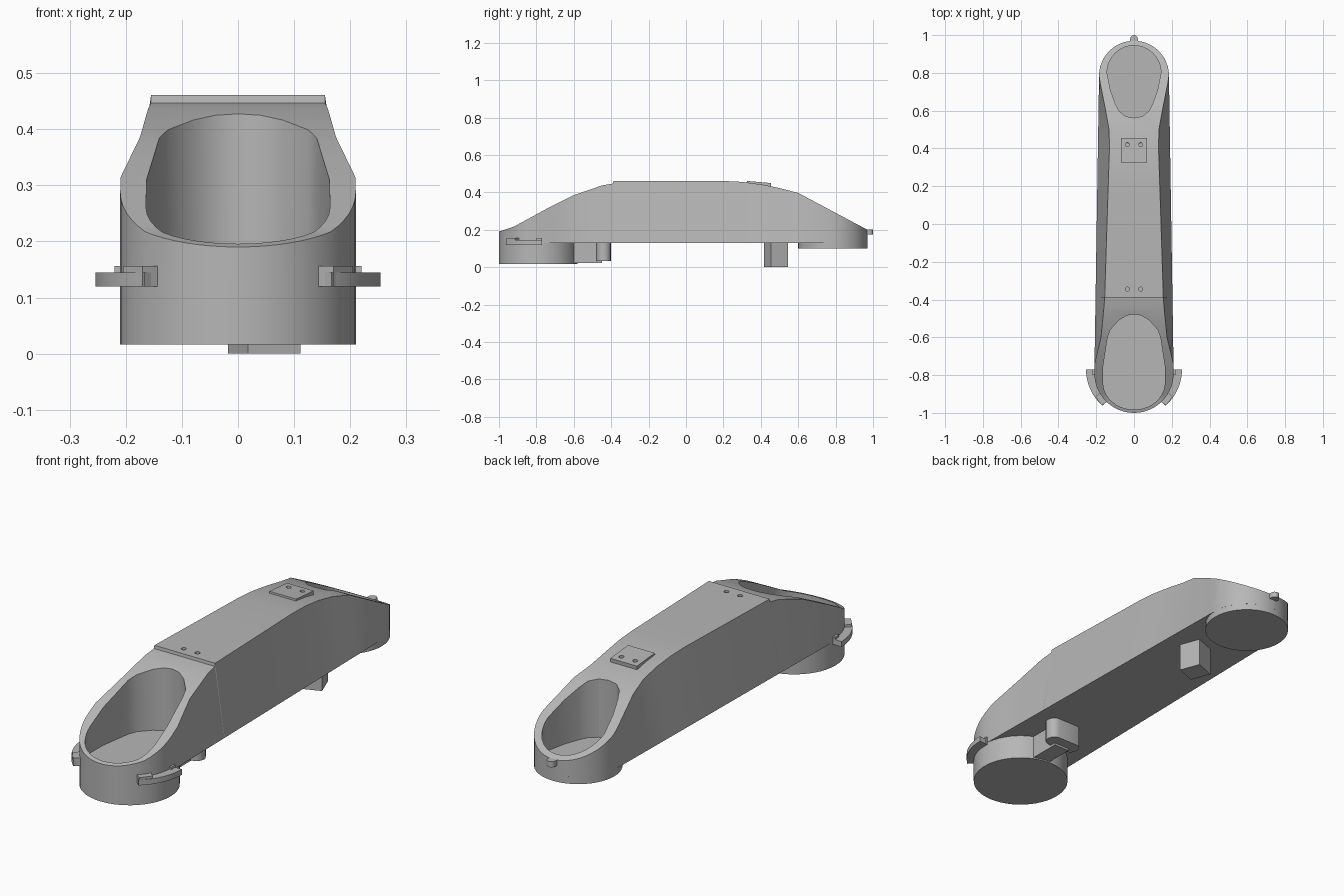
import bpy, bmesh, math
from mathutils import Matrix

cube = bpy.data.objects.get("Cube")
if cube:
    bpy.data.objects.remove(cube, do_unlink=True)

grey = bpy.data.materials.new("plain grey")
grey.use_nodes = True
COLOUR = (0.47, 0.47, 0.47, 1)
grey.diffuse_color = COLOUR
grey.node_tree.nodes["Principled BSDF"].inputs["Base Color"].default_value = COLOUR


def finish(name, bm):
    bmesh.ops.recalc_face_normals(bm, faces=bm.faces)
    mesh = bpy.data.meshes.new(name)
    bm.to_mesh(mesh)
    bm.free()
    mesh.materials.append(grey)
    obj = bpy.data.objects.new(name, mesh)
    bpy.context.collection.objects.link(obj)
    return obj


def prism(name, outline, z0, z1):
    bm = bmesh.new()
    low = [bm.verts.new((x, y, z0)) for x, y in outline]
    high = [bm.verts.new((x, y, z1)) for x, y in outline]
    bm.faces.new(low)
    bm.faces.new(high)
    for i in range(len(low)):
        j = (i + 1) % len(low)
        bm.faces.new((low[i], low[j], high[j], high[i]))
    return finish(name, bm)


def arc(cx, cy, rx, ry, start, end, steps):
    angles = [math.radians(start + (end - start) * i / steps) for i in range(steps + 1)]
    return [(cx + rx * math.cos(a), cy + ry * math.sin(a)) for a in angles]


def circle(cx, cy, r, steps=48):
    return arc(cx, cy, r, r, 0, 360, steps)[:-1]


def box(name, x0, x1, y0, y1, z0, z1):
    return prism(name, [(x0, y0), (x1, y0), (x1, y1), (x0, y1)], z0, z1)


def mirrored(half):
    return half + [(-x, y) for x, y in reversed(half) if x > 0.001]


def interp(table, y):
    for (a, u), (b, v) in zip(table, table[1:]):
        if y <= b:
            return u + (v - u) * max(0, y - a) / (b - a)
    return table[-1][1]


def smooth(obj):
    bpy.ops.object.select_all(action="DESELECT")
    obj.select_set(True)
    bpy.context.view_layer.objects.active = obj
    bpy.ops.object.shade_smooth_by_angle(angle=math.radians(25))


def cut(obj, cutter):
    mod = obj.modifiers.new("cut", "BOOLEAN")
    mod.operation = "DIFFERENCE"
    mod.solver = "EXACT"
    mod.object = cutter
    bpy.context.view_layer.objects.active = obj
    bpy.ops.object.modifier_apply(modifier=mod.name)
    bpy.data.objects.remove(cutter, do_unlink=True)


BASE = 0.13
FRONT_Y, FRONT_R = -0.79, 0.21
REAR_Y, REAR_R = 0.785, 0.185

# Arched body: sections lofted along y, with a round plan at both ends
height = [(-1, .19), (-.92, .217), (-.74, .315), (-.6, .385), (-.45, .437), (-.39, .447),
          (-.388, .461), (.2, .461), (.3, .456), (.4, .443), (.5, .423), (.6, .397), (.97, .2)]
top_half = [(FRONT_Y, .21), (-.74, .209), (-.6, .175), (-.45, .16), (-.39, .155),
            (0, .143), (.4, .13), (.5, .132), (.6, .15), (.75, .18), (REAR_Y, REAR_R)]
sections = [(y, x, x) for x, y in arc(0, FRONT_Y, FRONT_R, FRONT_R, -89, 0, 14)]
for y in (-.74, -.67, -.6, -.52, -.45, -.39, -.388, 0, .2, .3, .4, .5, .6, .68, .75):
    t = (y - FRONT_Y) / (REAR_Y - FRONT_Y)
    sections.append((y, FRONT_R + (REAR_R - FRONT_R) * t, interp(top_half, y)))
sections += [(y, x, x) for x, y in arc(0, REAR_Y, REAR_R, REAR_R, 0, 89, 14)]

bm = bmesh.new()
rings = []
for y, low, top in sections:
    z = interp(height, y)
    rings.append([bm.verts.new(p) for p in
                  ((-low, y, BASE), (-top, y, z), (top, y, z), (low, y, BASE))])
for a, b in zip(rings, rings[1:]):
    for i in range(4):
        j = (i + 1) % 4
        bm.faces.new((a[i], a[j], b[j], b[i]))
bm.faces.new(rings[0])
bm.faces.new(rings[-1])
body = finish("arched_body", bm)

# Deep pockets in both sloping ends
front_half = arc(0, -.84, .164, .143, -90, 0, 10) + [
    (.163, -.75), (.14, -.6), (.125, -.56), (.08, -.51), (.04, -.485), (0, -.478)]
rear_half = [(0, .562), (.045, .57), (.08, .6), (.1, .64), (.125, .71)] + \
    arc(0, .8, .143, .145, 0, 90, 10)
for half in (front_half, rear_half):
    cut(body, prism("pocket_cutter", mirrored(half), BASE + .006, .8))

# Screw holes in the top of the bridge
for x in (-.035, .035):
    cut(body, prism("hole_cutter", circle(x, -.345, .011, 16), .445, .6))
smooth(body)

# Tilted rear cover plate with its two screw holes
cover = box("rear_cover_plate", -.068, .068, -.065, .065, -.02, 0)
for x in (-.035, .035):
    cut(cover, prism("hole_cutter", circle(x, .03, .011, 16), -.012, .1))
cover.matrix_world = Matrix.Translation((0, .39, .4555)) @ Matrix.Rotation(math.radians(-5), 4, "X")

# Round feet under both ends
smooth(prism("front_foot", circle(0, FRONT_Y, FRONT_R), .016, BASE + .002))
smooth(prism("rear_foot", circle(0, REAR_Y, REAR_R), .1, BASE + .002))

# Hooked tab behind the front foot
box("tab_neck", .005, .085, -.62, -.45, .022, BASE + .002)
head = arc(.1, -.44, .035, .038, -90, 90, 8) + arc(-.005, -.44, .03, .038, 90, 270, 8)
smooth(prism("tab_head", head, .032, BASE + .002))

# Turned square peg under the rear
peg = box("square_peg", -.05, .05, -.05, .05, 0, BASE + .002)
peg.matrix_world = Matrix.Translation((.047, .482, 0)) @ Matrix.Rotation(math.radians(21), 4, "Z")

# Curved side clips with raised end stops
for side, word in ((1, "left"), (-1, "right")):
    clip = arc(0, -.77, .254, .254, -49, 0, 14) + arc(0, FRONT_Y, .2, .2, 5, -46, 14)
    smooth(prism(word + "_clip", [(side * x, y) for x, y in clip], .12, .145))
    stop = [(.14, -.94), (.17, -.96), (.205, -.915), (.18, -.89)]
    prism(word + "_clip_front_stop", [(side * x, y) for x, y in stop], .12, .156)
    ends = sorted((side * .2, side * .22))
    box(word + "_clip_rear_stop", ends[0], ends[1], -.8, -.77, .12, .156)

# Small round-ended knob on the rear rim
knob = [(.02, .955)] + arc(0, .98, .02, .02, 0, 180, 12) + [(-.02, .955)]
smooth(prism("rear_knob", knob, .175, .201))
